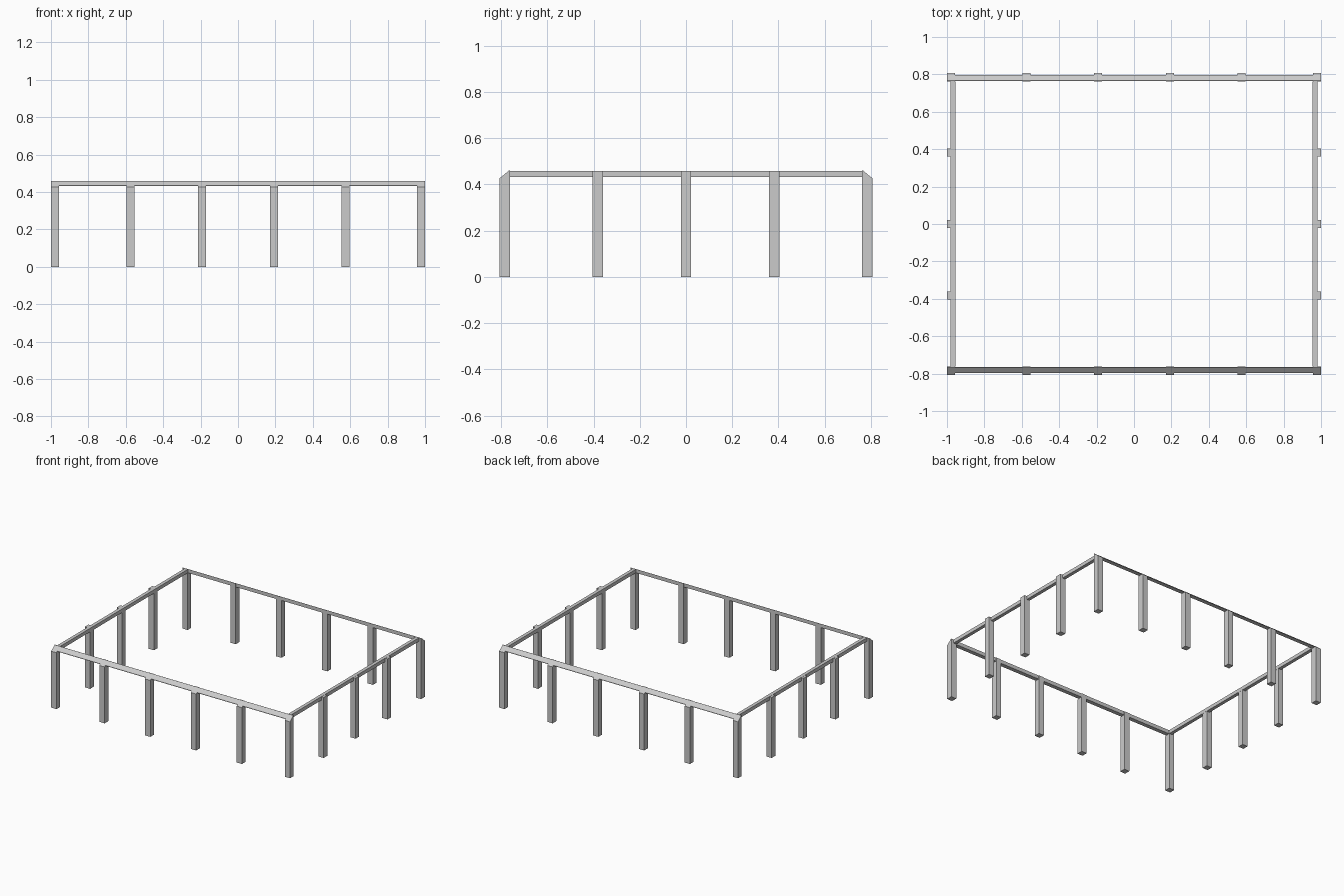
import bpy, bmesh

if "Cube" in bpy.data.objects:
    bpy.data.objects.remove(bpy.data.objects["Cube"])

H, EAVE, UNDER = 0.46, 0.427, 0.432   # inner top, outer top, rail underside
W = 0.044                             # post width
X, Y = 1.0, 0.806                     # outer half sizes


def prism(name, profile, axis, a, b):
    """Extrude a closed profile: (y, z) along x, or (x, z) along y."""
    bm = bmesh.new()
    def pt(p, t):
        return (t, p[0], p[1]) if axis == 'x' else (p[0], t, p[1])
    ends = [[bm.verts.new(pt(p, t)) for p in profile] for t in (a, b)]
    n = len(profile)
    for e in ends:
        bm.faces.new(e)
    for i in range(n):
        j = (i + 1) % n
        bm.faces.new((ends[0][i], ends[0][j], ends[1][j], ends[1][i]))
    bmesh.ops.recalc_face_normals(bm, faces=bm.faces)
    me = bpy.data.meshes.new(name)
    bm.to_mesh(me)
    bm.free()
    bpy.context.collection.objects.link(bpy.data.objects.new(name, me))


def slope(y):
    """Height of the outward-falling top at distance y from the middle."""
    return H - (y - (Y - W + 0.004)) / (W - 0.004) * (H - EAVE)


for s, side in ((-1, "front"), (1, "back")):
    # posts with chamfered outer top, including the corners
    inner = Y - W
    post = [(s * inner, 0), (s * Y, 0), (s * Y, EAVE),
            (s * (inner + 0.004), H), (s * inner, H)]
    for x in (-X + W / 2, -0.575, -0.192, 0.192, 0.575, X - W / 2):
        prism(side + "_post", post, 'x', x - W / 2, x + W / 2)
    # rail with the same sloping top
    y0, y1 = inner + 0.003, 0.796
    rail = [(s * y0, UNDER), (s * y1, UNDER), (s * y1, slope(y1)),
            (s * (inner + 0.004), H), (s * y0, H)]
    prism(side + "_rail", rail, 'x', -X + 0.001, X - 0.001)

for s, side in ((-1, "left"), (1, "right")):
    # square intermediate posts
    post = [(s * (X - W), 0), (s * X, 0), (s * X, H - 0.002), (s * (X - W), H - 0.002)]
    for y in (-0.382, 0, 0.382):
        prism(side + "_post", post, 'y', y - W / 2, y + W / 2)
    # flat side rail
    rail = [(s * 0.955, UNDER), (s * 0.981, UNDER), (s * 0.981, H - 0.001), (s * 0.955, H - 0.001)]
    prism(side + "_rail", rail, 'y', -Y + W, Y - W)
